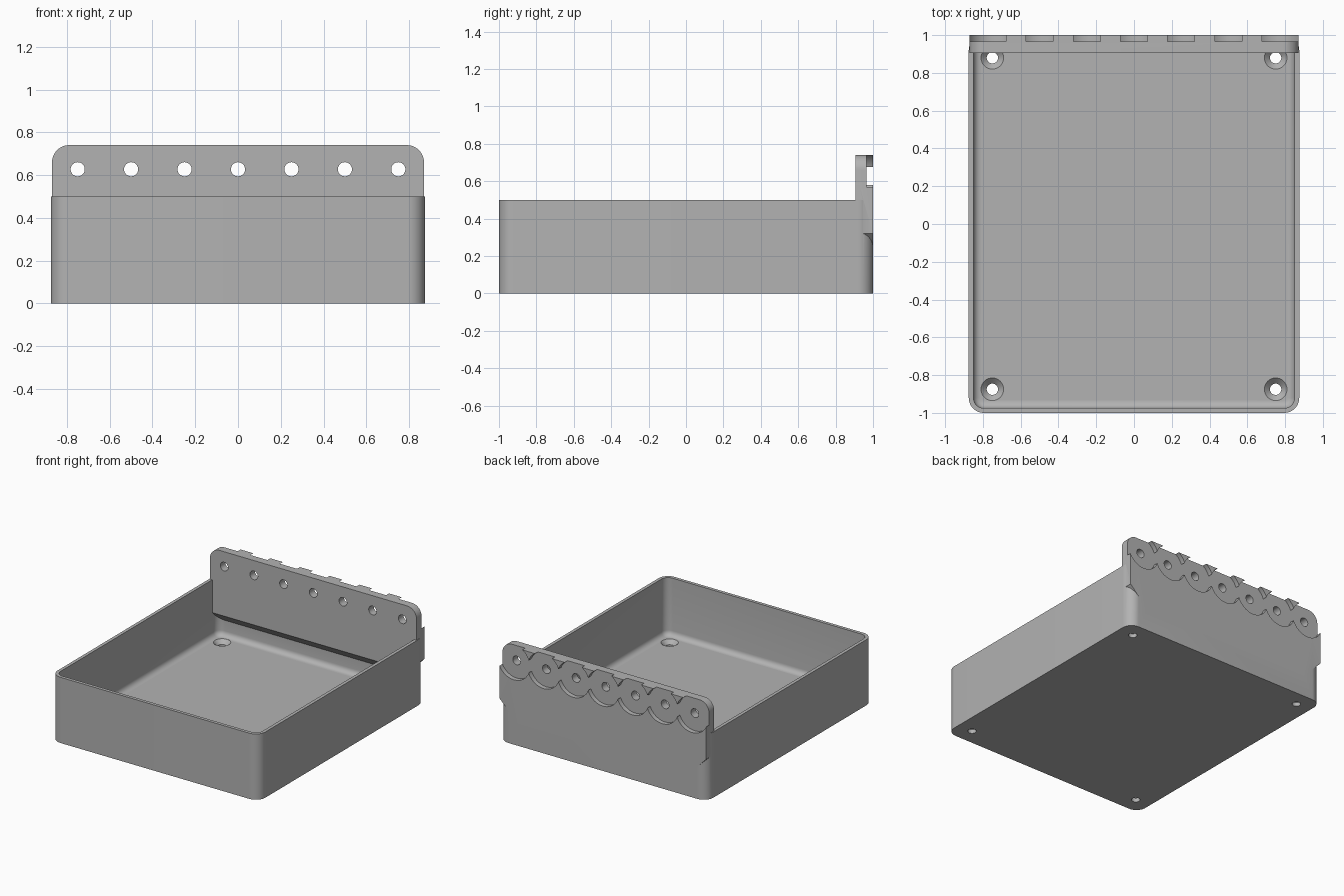
import bpy, bmesh, math
from mathutils import Matrix

cube = bpy.data.objects.get("Cube")
if cube:
    bpy.data.objects.remove(cube, do_unlink=True)

grey = bpy.data.materials.new("plain grey")
grey.use_nodes = True
colour = (0.45, 0.45, 0.45, 1)
grey.diffuse_color = colour
grey.node_tree.nodes["Principled BSDF"].inputs["Base Color"].default_value = colour

HX, HY, HEIGHT, WALL, FLOOR = 0.875, 1.0, 0.5, 0.025, 0.06
RADIUS, FILLET = 0.08, 0.04
HOLE_Z = 0.627


def make(name, bm):
    bmesh.ops.recalc_face_normals(bm, faces=bm.faces)
    mesh = bpy.data.meshes.new(name)
    bm.to_mesh(mesh)
    bm.free()
    mesh.materials.append(grey)
    obj = bpy.data.objects.new(name, mesh)
    bpy.context.collection.objects.link(obj)
    return obj


def arc(cx, cy, r, start, end, steps):
    for i in range(steps + 1):
        a = math.radians(start + (end - start) * i / steps)
        yield cx + r * math.cos(a), cy + r * math.sin(a)


def loft(name, rings):
    """Skin a stack of equal-length point rings and cap both ends."""
    bm = bmesh.new()
    loops = [[bm.verts.new(p) for p in ring] for ring in rings]
    n = len(loops[0])
    for a, b in zip(loops, loops[1:]):
        for i in range(n):
            j = (i + 1) % n
            bm.faces.new((a[i], a[j], b[j], b[i]))
    bm.faces.new(loops[0][::-1])
    bm.faces.new(loops[-1])
    return make(name, bm)


def rounded_ring(inset, z):
    r = max(RADIUS - inset, 0.012)
    cx, cy = HX - inset - r, HY - inset - r
    pts = []
    for k, (sx, sy) in enumerate(((1, 1), (-1, 1), (-1, -1), (1, -1))):
        pts += arc(sx * cx, sy * cy, r, 90 * k, 90 * k + 90, 10)
    return [(x, y, z) for x, y in pts]


def lathe_cutter(profile, matrix, segments=48):
    """Solid of revolution from (radius, height) pairs."""
    rings = [[(x, y, h) for x, y in list(arc(0, 0, r, 0, 360, segments))[:-1]]
             for r, h in profile]
    obj = loft("cutter", rings)
    obj.data.transform(matrix)
    obj.hide_render = True
    return obj


def combine(target, other, operation):
    mod = target.modifiers.new("join", "BOOLEAN")
    mod.operation, mod.solver, mod.object = operation, "EXACT", other
    graph = bpy.context.evaluated_depsgraph_get()
    mesh = bpy.data.meshes.new_from_object(target.evaluated_get(graph))
    target.modifiers.clear()
    target.data = mesh
    bpy.data.objects.remove(other, do_unlink=True)


# Open bin with rounded corners and a filleted floor
rings = [rounded_ring(0, 0), rounded_ring(0, HEIGHT), rounded_ring(WALL, HEIGHT)]
for d, z in arc(FILLET, FLOOR + FILLET, FILLET, 180, 270, 6):
    rings.append(rounded_ring(WALL + d, z))
wall_bin = loft("wall_bin", rings)

# Hanging plate: rounded on top, tapering into the back wall below
half = [(0.72, 0.17), (0.87, 0.32)] + list(arc(0.79, 0.66, 0.08, 0, 90, 10))
outline = half + [(-x, z) for x, z in reversed(half)]
plate = loft("hanging_plate", [[(x, y, z) for x, z in outline] for y in (0.905, 1.0)])

# Trim the part of the plate under its sloping inner foot
trim = [(0.8, 0.145), (0.905, 0.25), (0.985, 0.17), (0.985, 0.05), (0.8, 0.05)]
combine(plate, loft("trim", [[(x, y, z) for y, z in trim] for x in (-1, 1)]), "DIFFERENCE")
combine(wall_bin, plate, "UNION")

# Inner foot fills the plate out to the side walls
foot = [(0.905, 0.45), (0.905, 0.25), (0.975, 0.18), (0.975, 0.45)]
combine(wall_bin, loft("inner_foot", [[(x, y, z) for y, z in foot] for x in (-0.85, 0.85)]),
        "UNION")

# Row of hanging holes, each with a wide round recess at the back
for i in range(-3, 4):
    place = Matrix.Translation((i * 0.25, 0, HOLE_Z)) @ Matrix.Rotation(-math.pi / 2, 4, "X")
    profile = [(0.033, 0.85), (0.033, 0.965), (0.134, 0.965), (0.134, 1.05)]
    combine(wall_bin, lathe_cutter(profile, place), "DIFFERENCE")

# Countersunk screw holes in the floor corners
for x in (-0.75, 0.75):
    for y in (-0.875, 0.88):
        profile = [(0.03, -0.02), (0.03, 0.03), (0.06, FLOOR), (0.06, 0.1)]
        combine(wall_bin, lathe_cutter(profile, Matrix.Translation((x, y, 0)), 32),
                "DIFFERENCE")

bpy.ops.object.select_all(action="DESELECT")
wall_bin.select_set(True)
bpy.context.view_layer.objects.active = wall_bin
bpy.ops.object.shade_smooth_by_angle(angle=math.radians(30))
